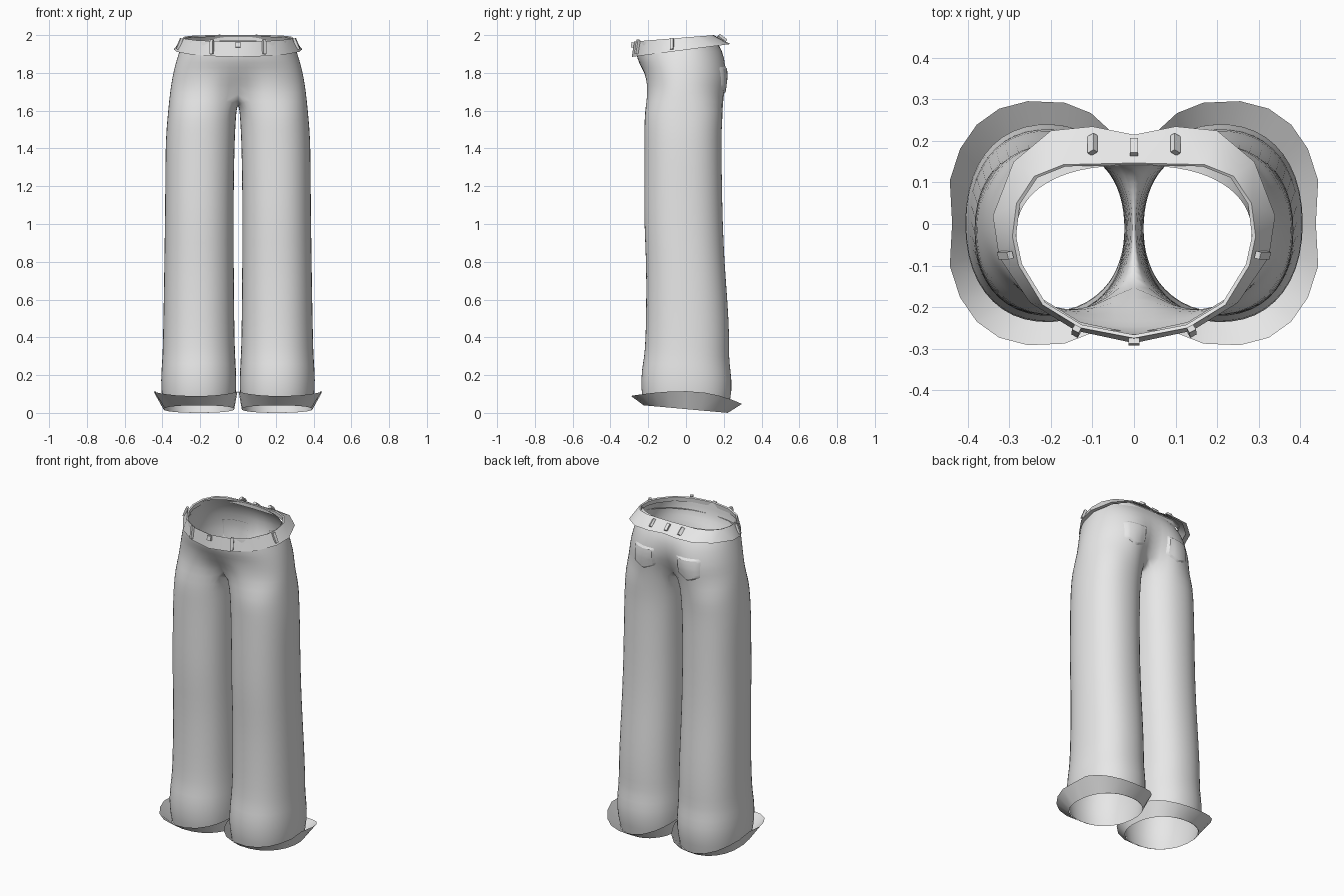
import bpy, bmesh, math
from mathutils import Vector, Matrix
from mathutils.bvhtree import BVHTree

cube = bpy.data.objects.get("Cube")
if cube:
    bpy.data.objects.remove(cube)

cloth = bpy.data.materials.new("plain_grey_cloth")
cloth.use_nodes = True
GREY = (0.8, 0.8, 0.8, 1)
cloth.diffuse_color = GREY
cloth.node_tree.nodes["Principled BSDF"].inputs["Base Color"].default_value = GREY

OUT, INN = 16, 8          # segments on the outer and inner part of a leg ring


def finish(name, bm, mirror=False, subdiv=0, angle=40):
    bmesh.ops.recalc_face_normals(bm, faces=bm.faces)
    mesh = bpy.data.meshes.new(name)
    bm.to_mesh(mesh)
    bm.free()
    mesh.materials.append(cloth)
    ob = bpy.data.objects.new(name, mesh)
    bpy.context.collection.objects.link(ob)
    if mirror:
        ob.modifiers.new("mirror", "MIRROR").merge_threshold = 0.001
    if subdiv:
        sub = ob.modifiers.new("smooth", "SUBSURF")
        sub.levels = sub.render_levels = subdiv
    bpy.ops.object.select_all(action="DESELECT")
    ob.select_set(True)
    bpy.context.view_layer.objects.active = ob
    bpy.ops.object.shade_smooth_by_angle(angle=math.radians(angle))
    return ob


def bridge(bm, a, b, closed):
    n = len(a) if closed else min(len(a), len(b)) - 1
    for i in range(n):
        j = (i + 1) % len(a)
        bm.faces.new((a[i], a[j], b[j], b[i]))


def loft(bm, rows, closed=True):
    rings = [[bm.verts.new(p) for p in row] for row in rows]
    for a, b in zip(rings, rings[1:]):
        bridge(bm, a, b, closed)
    return rings


def power(v, p):
    return math.copysign(abs(v) ** p, v)


def hip_arc(z, tilt, w, yf, yfc, yb, ybc):
    """Half section from centre front, round the side, to centre back."""
    pts = []
    for i in range(OUT + 1):
        t = math.pi * (i / OUT - 0.5)
        x = w * max(math.cos(t), 0) ** 0.8 if 0 < i < OUT else 0
        s = power(math.sin(t), 0.95)
        dip = math.exp(-(x / 0.08) ** 2)
        mid = -0.02
        end = yb + (ybc - yb) * dip if s > 0 else yf + (yfc - yf) * dip
        y = mid + abs(s) * (end - mid)
        pts.append((x, y, z + tilt * y))
    return pts


def leg_ring(z, xi, xo, yf, yb, tilt=0, p=0.9):
    cx, cy = (xi + xo) / 2, (yf + yb) / 2
    pts = []
    for i in range(OUT + INN):
        a = -135 + 270 * i / OUT if i <= OUT else 135 + 90 * (i - OUT) / INN
        a = math.radians(a)
        x = cx + (xo - xi) / 2 * power(math.cos(a), p)
        y = cy + (yb - yf) / 2 * power(math.sin(a), p)
        pts.append((x, y, z + tilt * y))
    return pts


# Trouser body: hips, crotch seam and leg, mirrored
hips = [hip_arc(*r) for r in (
    (1.982, 0.08, 0.285, -0.265, -0.268, 0.142, 0.142),
    (1.90, 0.10, 0.318, -0.258, -0.264, 0.205, 0.198),
    (1.83, 0, 0.337, -0.235, -0.237, 0.228, 0.190),
    (1.77, 0, 0.350, -0.224, -0.200, 0.237, 0.165),
    (1.70, 0, 0.361, -0.222, -0.135, 0.226, 0.120))]
hem = leg_ring(0.02, 0.02, 0.395, -0.225, 0.222, -0.09)
legs = [leg_ring(*r) for r in (
    (1.60, 0.008, 0.372, -0.222, 0.198),
    (1.50, 0.014, 0.381, -0.222, 0.191),
    (1.40, 0.018, 0.386, -0.222, 0.190),
    (1.20, 0.022, 0.387, -0.224, 0.193),
    (1.00, 0.022, 0.389, -0.224, 0.197),
    (0.80, 0.022, 0.392, -0.213, 0.206),
    (0.60, 0.020, 0.395, -0.213, 0.222),
    (0.40, 0.018, 0.399, -0.216, 0.233),
    (0.29, 0.014, 0.402, -0.224, 0.230),
    (0.23, 0.010, 0.408, -0.238, 0.238),
    (0.12, 0.006, 0.411, -0.242, 0.250))] + [hem]
bm = bmesh.new()
hip_rings = loft(bm, hips, closed=False)
leg_rings = loft(bm, legs)
front, back = hips[-1][0], hips[-1][-1]
seam = []
for k in range(1, INN):
    s = k / INN
    drop = 0.062 * math.sin(math.pi * s) ** 0.7
    seam.append(bm.verts.new((0, back[1] + (front[1] - back[1]) * s, back[2] - drop)))
bridge(bm, hip_rings[-1] + seam, leg_rings[0], True)
body = finish("trouser_body", bm, mirror=True, subdiv=1, angle=60)

# Turned-up cuffs, flaring out from the hem
rim = []
for x, y, z in leg_ring(0, -0.004, 0.452, -0.293, 0.297, p=0.85):
    if x > 0.3:
        x -= 0.02 * math.exp(-((y - 0.02) / 0.03) ** 2)
    z = 0.115 - (0.065 * (y / 0.29) ** 2 if y > 0 else 0.025 * (y / 0.29) ** 2)
    rim.append((max(x, 0.003), y, z))
bm = bmesh.new()
loft(bm, [hem, rim])
finish("cuffs", bm, mirror=True)

# Waistband: sloping outer face with a lip below and a rolled top
low = [(0, -.287), (.14, -.257), (.25, -.19), (.325, -.08), (.34, .02),
       (.29, .15), (.2, .225), (.1, .235), (0, .215)]
top = [(0, -.275), (.13, -.25), (.22, -.195), (.278, -.1), (.293, -.03),
       (.283, .05), (.24, .115), (.17, .143), (0, .147)]


def low_z(y):
    return 1.885 + 0.13 * (y + 0.285)


def top_z(y):
    return 1.966 + 0.08 * (y + 0.275)


band = [[(x * .92, y * .92, low_z(y) + .003) for x, y in low],
        [(x, y, low_z(y)) for x, y in low],
        [(x, y, top_z(y)) for x, y in top],
        [(x * .97, y * .97, top_z(y) - .004) for x, y in top],
        [(x * .98, y * .98, top_z(y) - .03) for x, y in top]]
bm = bmesh.new()
loft(bm, band, closed=False)
finish("waistband", bm, mirror=True, angle=35)


# Belt loops: thin strips lying along the band
def belt_loop(name, upper, lower, width, depth=0.014):
    a, b = Vector(upper), Vector(lower)
    up = (a - b).normalized()
    side = up.cross(Vector((a.x, a.y, 0))).normalized()
    out = side.cross(up)
    rot = Matrix((side, out, up)).transposed().to_4x4()
    size = Matrix.Diagonal((width, depth, (a - b).length, 1))
    bm = bmesh.new()
    bmesh.ops.create_cube(bm, size=1, matrix=Matrix.Translation((a + b) / 2) @ rot @ size)
    finish(name, bm)


belt_loop("front_centre_loop", (0, -.281, 1.962), (0, -.286, 1.935), .026)
belt_loop("back_centre_loop", (0, .168, 1.995), (0, .203, 1.965), .02)
for s, side in ((1, "left"), (-1, "right")):
    belt_loop(side + "_front_loop", (s * .138, -.252, 1.976), (s * .14, -.264, 1.9), .018)
    belt_loop(side + "_side_loop", (s * .298, -.075, 1.982), (s * .322, -.075, 1.925), .018)
    belt_loop(side + "_back_loop", (s * .1, .172, 1.997), (s * .1, .212, 1.967), .02)

# Back pockets: pointed patches laid over the seat
bpy.context.view_layer.update()
tree = BVHTree.FromObject(body, bpy.context.evaluated_depsgraph_get())
N = 10
for s, side in ((1, "left"), (-1, "right")):
    rows = []
    for r in range(N + 1):
        row = []
        for c in range(N + 1):
            u, v = c / N, r / N
            x = s * (0.075 + 0.155 * u)
            z = 1.835 - v * (0.115 + 0.035 * (1 - abs(2 * u - 1)))
            hit, normal, _, _ = tree.ray_cast(Vector((x, 1, z)), Vector((0, -1, 0)))
            edge = r in (0, N) or c in (0, N)
            row.append(hit + Vector((0, -0.002 if edge else 0.008, 0)))
        rows.append(row)
    bm = bmesh.new()
    loft(bm, rows, closed=False)
    finish(side + "_back_pocket", bm, angle=30)
